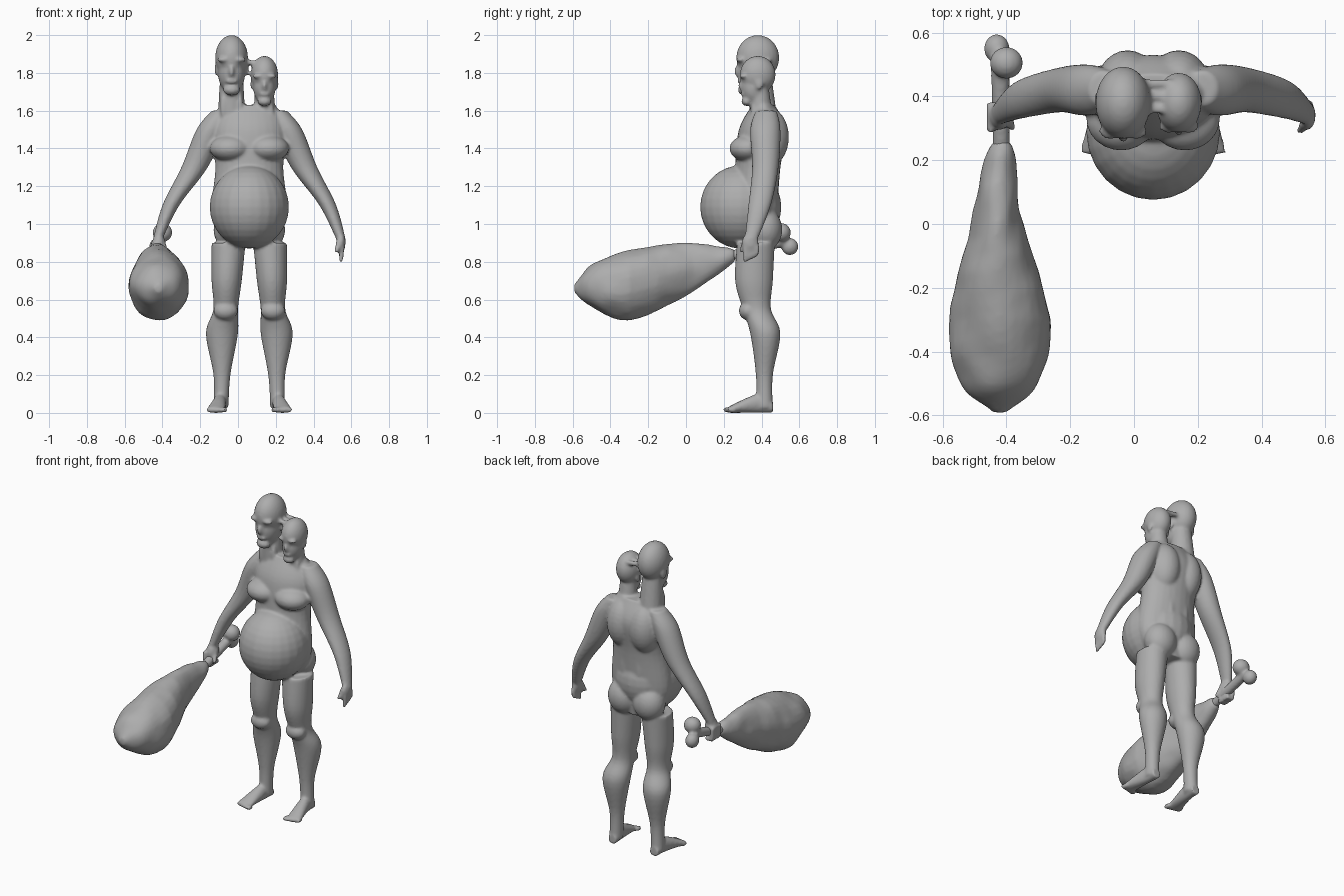
import bpy
import bmesh
import math
from mathutils import Matrix, Vector, noise

cube = bpy.data.objects.get("Cube")
if cube:
    bpy.data.objects.remove(cube, do_unlink=True)

CENTRE = .06  # mirror plane of the body
SIDES = (-1, 1)

grey = bpy.data.materials.new("plain_grey")
grey.use_nodes = True
colour = (.42, .42, .42, 1)
grey.diffuse_color = colour
grey.node_tree.nodes["Principled BSDF"].inputs["Base Color"].default_value = colour


def spline(before, start, end, after, t):
    """Smooth curve between start and end, steered by their neighbours."""
    tangent_in = (end - before) / 2
    tangent_out = (after - start) / 2
    rise = end - start
    bend = 3 * rise - 2 * tangent_in - tangent_out
    twist = tangent_in + tangent_out - 2 * rise
    return start + t * (tangent_in + t * (bend + t * twist))


def loft(bm, rings, axis="Z", sides=28, steps=6):
    """Skin ellipses given as (position, x min, x max, other min, other max)."""
    padded = [rings[0], *rings, rings[-1]]
    stations = []
    for first in range(len(rings) - 1):
        for step in range(steps):
            neighbours = zip(*padded[first:first + 4])
            stations.append([spline(*values, step / steps) for values in neighbours])
    stations.append(rings[-1])
    loops = []
    for position, x_min, x_max, low, high in stations:
        loop = []
        for side in range(sides):
            angle = math.tau * side / sides
            x = (x_min + x_max + (x_max - x_min) * math.cos(angle)) / 2
            other = (low + high + (high - low) * math.sin(angle)) / 2
            point = (x, other, position) if axis == "Z" else (x, position, other)
            loop.append(bm.verts.new(point))
        loops.append(loop)
    faces = [bm.faces.new(loops[0]), bm.faces.new(loops[-1])]
    for lower, upper in zip(loops, loops[1:]):
        for side in range(sides):
            following = (side + 1) % sides
            faces.append(bm.faces.new((lower[side], lower[following],
                                       upper[following], upper[side])))
    bmesh.ops.recalc_face_normals(bm, faces=faces)


def mirrored_loft(bm, rings, side, axis="Z"):
    """Loft whose x values are distances from the mirror plane."""
    placed = []
    for position, inner, outer, low, high in rings:
        x_min, x_max = sorted((CENTRE + side * inner, CENTRE + side * outer))
        placed.append((position, x_min, x_max, low, high))
    loft(bm, placed, axis)


def ball(bm, centre, radii):
    matrix = Matrix.Translation(centre) @ Matrix.Diagonal((*radii, 1))
    bmesh.ops.create_uvsphere(bm, u_segments=24, v_segments=16, radius=1, matrix=matrix)


def rod(bm, start, end, start_radius, end_radius):
    start, end = Vector(start), Vector(end)
    direction = end - start
    turn = direction.to_track_quat("Z", "Y").to_matrix().to_4x4()
    bmesh.ops.create_cone(bm, cap_ends=True, segments=16,
                          radius1=start_radius, radius2=end_radius,
                          depth=direction.length,
                          matrix=Matrix.Translation((start + end) / 2) @ turn)


def finish(name, bm, voxel, smoothing):
    """Turn the overlapping pieces into one smooth skin."""
    mesh = bpy.data.meshes.new(name)
    bm.to_mesh(mesh)
    bm.free()
    mesh.materials.append(grey)
    part = bpy.data.objects.new(name, mesh)
    bpy.context.collection.objects.link(part)
    remesh = part.modifiers.new("fuse", "REMESH")
    remesh.mode = "VOXEL"
    remesh.voxel_size = voxel
    remesh.use_smooth_shade = True
    soften = part.modifiers.new("soften", "SMOOTH")
    soften.iterations = smoothing


body = bmesh.new()

# Torso, given as height, half width, front and back
torso = [(.88, .12, .3, .46), (1.05, .2, .25, .48), (1.3, .18, .26, .5),
         (1.5, .2, .28, .53), (1.63, .14, .35, .47)]
loft(body, [(height, CENTRE - half, CENTRE + half, front, back)
            for height, half, front, back in torso])

# Round belly
ball(body, (CENTRE, .29, 1.09), (.21, .215, .22))

leg = [(.9, .02, .2, .27, .47), (.7, .04, .2, .26, .46), (.55, .06, .19, .3, .45),
       (.42, .06, .23, .34, .5), (.2, .1, .19, .37, .46), (.03, .11, .19, .37, .46)]
foot = [(.46, .12, .18, 0, .06), (.38, .12, .19, 0, .1), (.22, .13, .23, 0, .03)]
arm = [(1.6, .1, .2, .37, .48), (1.5, .13, .28, .34, .5), (1.3, .22, .36, .35, .49),
       (1.1, .37, .46, .33, .45), (.92, .46, .51, .31, .38)]

for side in SIDES:
    # Legs, knees, feet and toes
    mirrored_loft(body, leg, side)
    mirrored_loft(body, foot, side, "Y")
    ball(body, (CENTRE + side * .125, .33, .54), (.065, .05, .05))
    for toe in range(5):
        ball(body, (CENTRE + side * (.13 + toe * .02), .22 + toe * .006, .016),
             (.014, .025, .015))
    # Chest, back muscles and buttocks
    ball(body, (CENTRE + side * .1, .33, 1.4), (.11, .1, .07))
    ball(body, (CENTRE + side * .08, .43, 1.46), (.1, .115, .16))
    ball(body, (CENTRE + side * .05, .44, 1.2), (.04, .05, .2))
    ball(body, (CENTRE + side * .09, .42, .97), (.1, .09, .11))
    # Arms
    mirrored_loft(body, arm, side)

# Open left hand
ball(body, (.545, .34, .9), (.024, .045, .055))
for finger in range(4):
    across = .315 + finger * .02
    rod(body, (.55, across, .88), (.545, across, .8 + finger * .01), .014, .011)
rod(body, (.535, .315, .91), (.52, .29, .85), .016, .011)

# Right fist wrapped round the bone
ball(body, (-.42, .34, .89), (.036, .045, .06))
for finger in range(4):
    across = .3 + finger * .023
    rod(body, (-.45, across, .9), (-.445, across, .82), .014, .013)
    rod(body, (-.45, across, .82), (-.4, across, .82), .013, .013)
rod(body, (-.4, .34, .91), (-.38, .3, .84), .016, .012)

# Two heads with necks: pieces are measured from the crown
for crown, size in ((Vector((-.034, .38, 2)), 1), (Vector((.14, .38, 1.89)), .83)):
    pieces = [((0, 0, -.12), (.087, .114, .12)),      # skull
              ((0, -.02, -.2), (.072, .085, .11)),    # face
              ((0, -.07, -.29), (.045, .035, .03)),   # chin
              ((0, -.1, -.19), (.016, .024, .035)),   # nose
              ((0, -.09, -.245), (.034, .02, .012))]  # lips
    for side in SIDES:
        pieces += [((side * .04, -.09, -.13), (.036, .025, .015)),  # brow
                   ((side * .08, .01, -.18), (.01, .025, .035)),    # ear
                   ((side * .045, -.02, -.38), (.016, .025, .08))]  # neck cord
    for spot, radii in pieces:
        ball(body, crown + Vector(spot) * size, Vector(radii) * size)
    rod(body, crown + Vector((0, .03, -.45)) * size,
        crown + Vector((0, .01, -.2)) * size, .075 * size, .06 * size)

# Skin strands joining the heads
for depth in (.36, .4, .44):
    rod(body, (.01, depth, .1 + 1.76), (.12, depth, 1.85), .014, .014)

finish("two_headed_body", body, .009, 4)

# Meat of the club, lumpy along its length
meat = bmesh.new()
loft(meat, [(.26, -.44, -.39, .8, .86), (.2, -.47, -.37, .76, .88),
            (0, -.51, -.35, .62, .9), (-.3, -.58, -.26, .49, .86),
            (-.5, -.54, -.3, .56, .78), (-.59, -.44, -.4, .64, .68)], "Y")
meat.normal_update()
for vert in meat.verts:
    vert.co += vert.normal * .009 * noise.noise(vert.co * 11)
finish("club_meat", meat, .012, 3)

# Bone handle with a knobbed end
bone = bmesh.new()
rod(bone, (-.415, .2, .82), (-.42, .53, .915), .026, .03)
ball(bone, (-.4, .505, .955), (.052, .05, .05))
ball(bone, (-.43, .55, .88), (.04, .045, .045))
finish("club_bone", bone, .008, 5)
